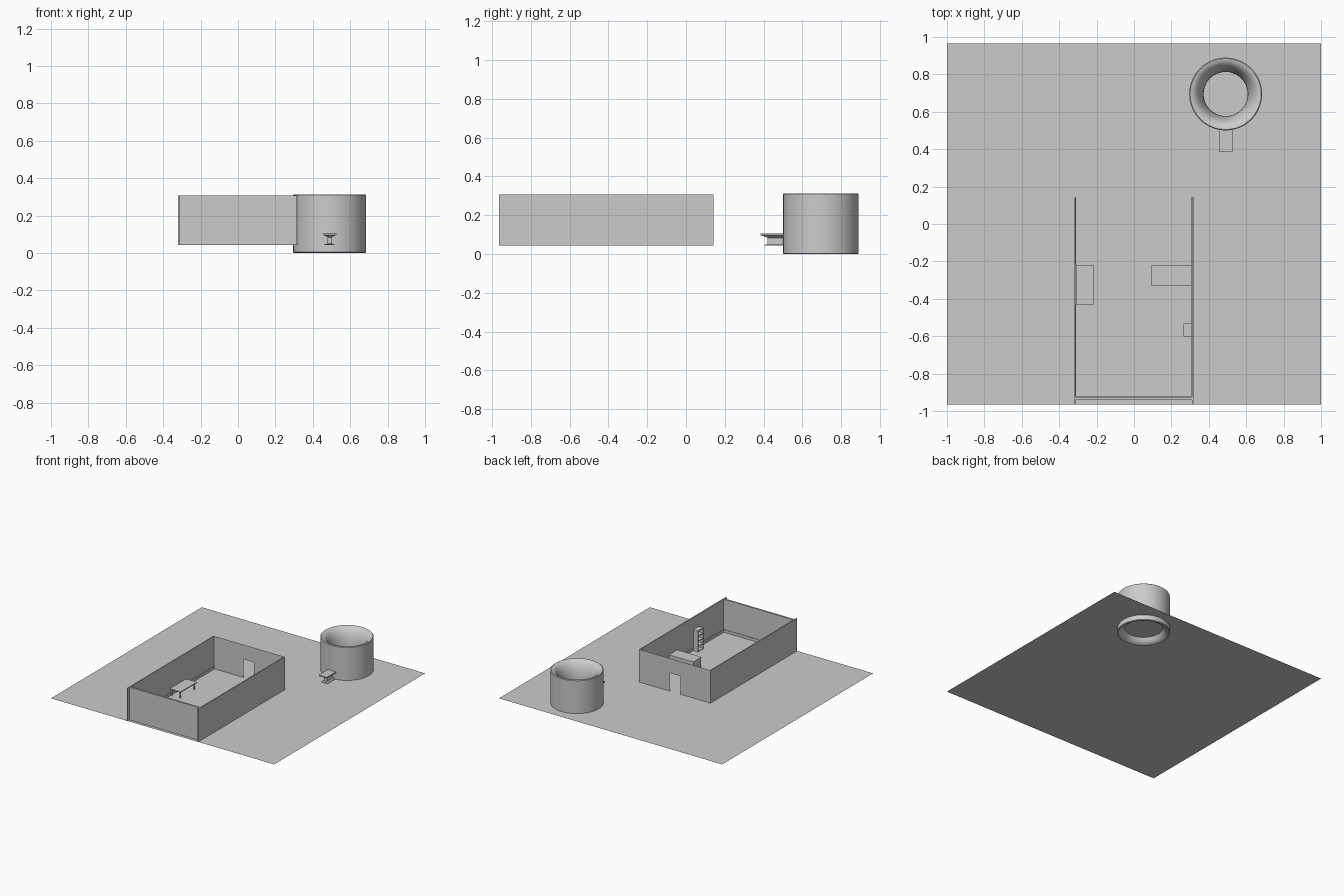
import bpy, bmesh, math

if "Cube" in bpy.data.objects:
    bpy.data.objects.remove(bpy.data.objects["Cube"])

GROUND, TOP = 0.043, 0.308


def make(name, verts, faces):
    me = bpy.data.meshes.new(name)
    me.from_pydata(verts, [], faces)
    me.update()
    ob = bpy.data.objects.new(name, me)
    bpy.context.collection.objects.link(ob)
    return ob


def boxes(name, parts):
    """One object from boxes given as (x0, x1, y0, y1, z0, z1)."""
    verts, faces = [], []
    for x0, x1, y0, y1, z0, z1 in parts:
        n = len(verts)
        verts += [(x, y, z) for z in (z0, z1)
                  for x, y in ((x0, y0), (x1, y0), (x1, y1), (x0, y1))]
        faces += [[n + i for i in f] for f in
                  ((3, 2, 1, 0), (4, 5, 6, 7), (0, 1, 5, 4),
                   (1, 2, 6, 5), (2, 3, 7, 6), (3, 0, 4, 7))]
    return make(name, verts, faces)


# Ground sheet
make("ground_sheet", [(-1, -.965, GROUND), (1, -.965, GROUND),
                      (1, .965, GROUND), (-1, .965, GROUND)], [(0, 1, 2, 3)])

# Walls: two sides running past the inset front wall
boxes("left_wall", [(-.32, -.313, -.965, .143, GROUND, TOP)])
boxes("right_wall", [(.31, .32, -.965, .143, GROUND, TOP)])
boxes("front_wall", [(-.313, .31, -.94, -.925, GROUND, TOP)])

# Back wall, a thin sheet with a doorway
outline = [(-.32, GROUND), (-.05, GROUND), (-.05, .19), (.045, .19),
           (.045, GROUND), (.32, GROUND), (.32, TOP), (-.32, TOP)]
make("back_wall", [(x, .143, z) for x, z in outline], [range(8)])

# Skirting boards inside the room
SK = GROUND + .022
boxes("skirting", [(-.313, -.309, -.925, .143, GROUND, SK),
                   (.306, .31, -.925, .143, GROUND, SK),
                   (-.309, .306, -.925, -.921, GROUND, SK)])

# Table with four legs
legs = [(x, x + .008, y, y + .008, GROUND, .095)
        for x in (-.305, -.23) for y in (-.42, -.238)]
boxes("table", [(-.31, -.213, -.43, -.22, .094, .101)] + legs)

# Counter block
boxes("counter", [(.092, .308, -.325, -.225, GROUND, .12),
                  (.09, .308, -.328, -.222, .12, .127)])

# Open shelf unit against the right wall
SH, N = .17, 4
panels = [(.265, .305, -.602, -.598, GROUND, GROUND + SH),
          (.265, .305, -.536, -.532, GROUND, GROUND + SH),
          (.303, .307, -.602, -.532, GROUND, GROUND + SH)]
for i in range(N + 1):
    z = GROUND + i * (SH - .005) / N
    panels.append((.265, .303, -.598, -.536, z, z + .005))
boxes("shelf_unit", panels)

# Small pedestal stand: stacked rectangular rings (half width, front y, z)
rings = [(.027, .405, GROUND), (.027, .405, .048), (.012, .42, .05),
         (.012, .42, .084), (.02, .408, .09), (.036, .385, .097), (.036, .385, .105)]
verts = [(.49 + sx * w, y, z) for w, yf, z in rings
         for sx, y in ((-1, yf), (1, yf), (1, .503), (-1, .503))]
faces = [(3, 2, 1, 0)]
for r in range(len(rings) - 1):
    for i in range(4):
        j = (i + 1) % 4
        faces.append((r * 4 + i, r * 4 + j, r * 4 + 4 + j, r * 4 + 4 + i))
k = 4 * (len(rings) - 1)
faces.append((k, k + 1, k + 2, k + 3))
make("pedestal_stand", verts, faces)

# Round tower: straight outside, bore bulging inward like a torus
H, SEG = .313, 40
prof = [(.190, 0), (.195, .004), (.195, H - .004), (.190, H)]
for i in range(1, 16):
    a = math.pi * i / 16
    prof.append((.190 - .072 * math.sin(a), H / 2 + H / 2 * math.cos(a)))
verts = [(.49 + r * math.cos(t), .695 + r * math.sin(t), z)
         for t in (2 * math.pi * s / SEG for s in range(SEG)) for r, z in prof]
P = len(prof)
faces = []
for s in range(SEG):
    a, b = s * P, (s + 1) % SEG * P
    for i in range(P):
        j = (i + 1) % P
        faces.append((a + i, b + i, b + j, a + j))
tower = make("round_tower", verts, faces)
bpy.context.view_layer.objects.active = tower
tower.select_set(True)
bpy.ops.object.shade_smooth_by_angle(angle=math.radians(30))
